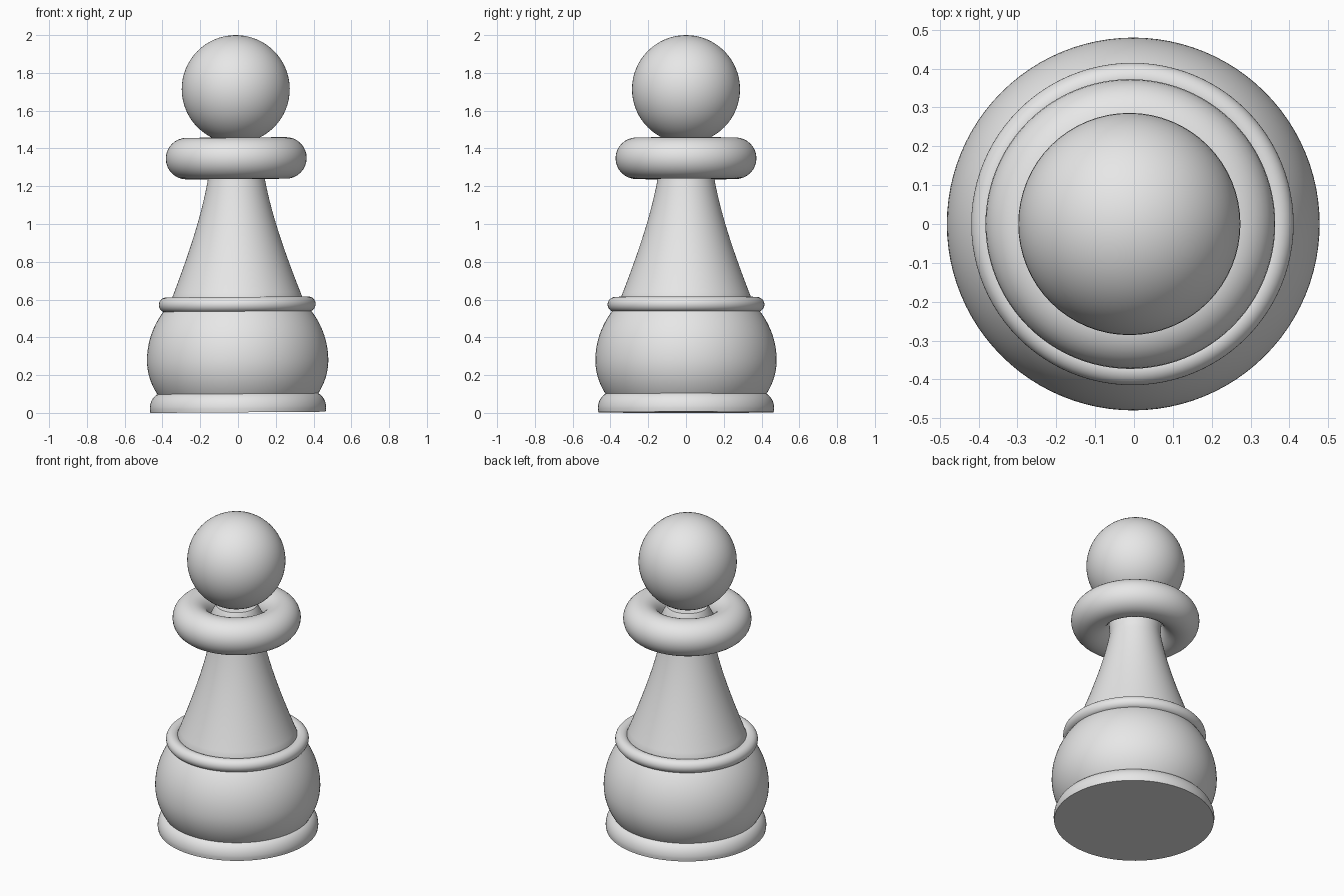
import bpy, bmesh, math
from mathutils import Matrix, Vector
from mathutils.geometry import interpolate_bezier

if "Cube" in bpy.data.objects:
    bpy.data.objects.remove(bpy.data.objects["Cube"])

SEGMENTS = 96
LEAN = Matrix.Rotation(-0.007, 4, 'Y')   # the piece leans very slightly
LIFT = Matrix.Translation((0, 0, 0.003))

grey = bpy.data.materials.new("plain_grey")
grey.use_nodes = True
grey.diffuse_color = (0.8, 0.8, 0.8, 1)
grey.node_tree.nodes["Principled BSDF"].inputs["Base Color"].default_value = grey.diffuse_color


def finish(obj, name):
    """Name, colour, lean and smooth one part."""
    obj.name = obj.data.name = name
    obj.data.materials.append(grey)
    obj.matrix_world = LIFT @ LEAN @ Matrix.Translation(obj.location)
    bpy.ops.object.select_all(action='DESELECT')
    obj.select_set(True)
    bpy.context.view_layer.objects.active = obj
    bpy.ops.object.shade_smooth_by_angle(angle=math.radians(40))


def lathe(name, profile):
    """Turn a (radius, height) profile around z; ends on the axis close it."""
    bm = bmesh.new()
    verts = [bm.verts.new((r, 0, z)) for r, z in profile]
    edges = [bm.edges.new(pair) for pair in zip(verts, verts[1:])]
    bmesh.ops.spin(bm, geom=verts + edges, cent=(0, 0, 0), axis=(0, 0, 1),
                   angle=math.tau, steps=SEGMENTS, use_merge=True)
    bmesh.ops.remove_doubles(bm, verts=bm.verts, dist=0.0001)
    bmesh.ops.recalc_face_normals(bm, faces=bm.faces)
    mesh = bpy.data.meshes.new(name)
    bm.to_mesh(mesh)
    bm.free()
    obj = bpy.data.objects.new(name, mesh)
    bpy.context.collection.objects.link(obj)
    finish(obj, name)


def ring(name, major, minor, height):
    bpy.ops.mesh.primitive_torus_add(major_radius=major, minor_radius=minor,
                                     major_segments=SEGMENTS, minor_segments=32,
                                     location=(0, 0, height))
    finish(bpy.context.object, name)


# Foot: flat underside with a rounded shoulder
shoulder = [(0.40 + 0.067 * math.cos(a), 0.02 + 0.085 * math.sin(a))
            for a in (math.pi / 2 * i / 12 for i in range(13))]
lathe("foot", [(0, 0), (0.464, 0)] + shoulder + [(0, 0.105)])

# Bulging body: a slice of a ball, a little taller above its widest line
body = []
for i in range(25):
    z = 0.08 + 0.49 * i / 24
    reach = 0.45 if z > 0.275 else 0.385
    body.append((0.48 * math.sqrt(1 - ((z - 0.275) / reach) ** 2), z))
lathe("body", [(0, 0.08)] + body + [(0, 0.57)])

# Stem: concave taper that runs up inside the collar
curve = interpolate_bezier(Vector((0.35, 0.595)), Vector((0.25, 0.85)),
                           Vector((0.18, 1.06)), Vector((0.148, 1.25)), 20)
stem = [(p.x, p.y) for p in curve]
lathe("stem", [(0, 0.56), (0.35, 0.56)] + stem
      + [(0.155, 1.36), (0.12, 1.43), (0, 1.44)])

ring("waist_ring", 0.375, 0.04, 0.571)
ring("collar", 0.263, 0.11, 1.345)

# Head
bpy.ops.mesh.primitive_uv_sphere_add(segments=64, ring_count=32, radius=0.286,
                                     location=(0, 0, 1.711))
finish(bpy.context.object, "head")
